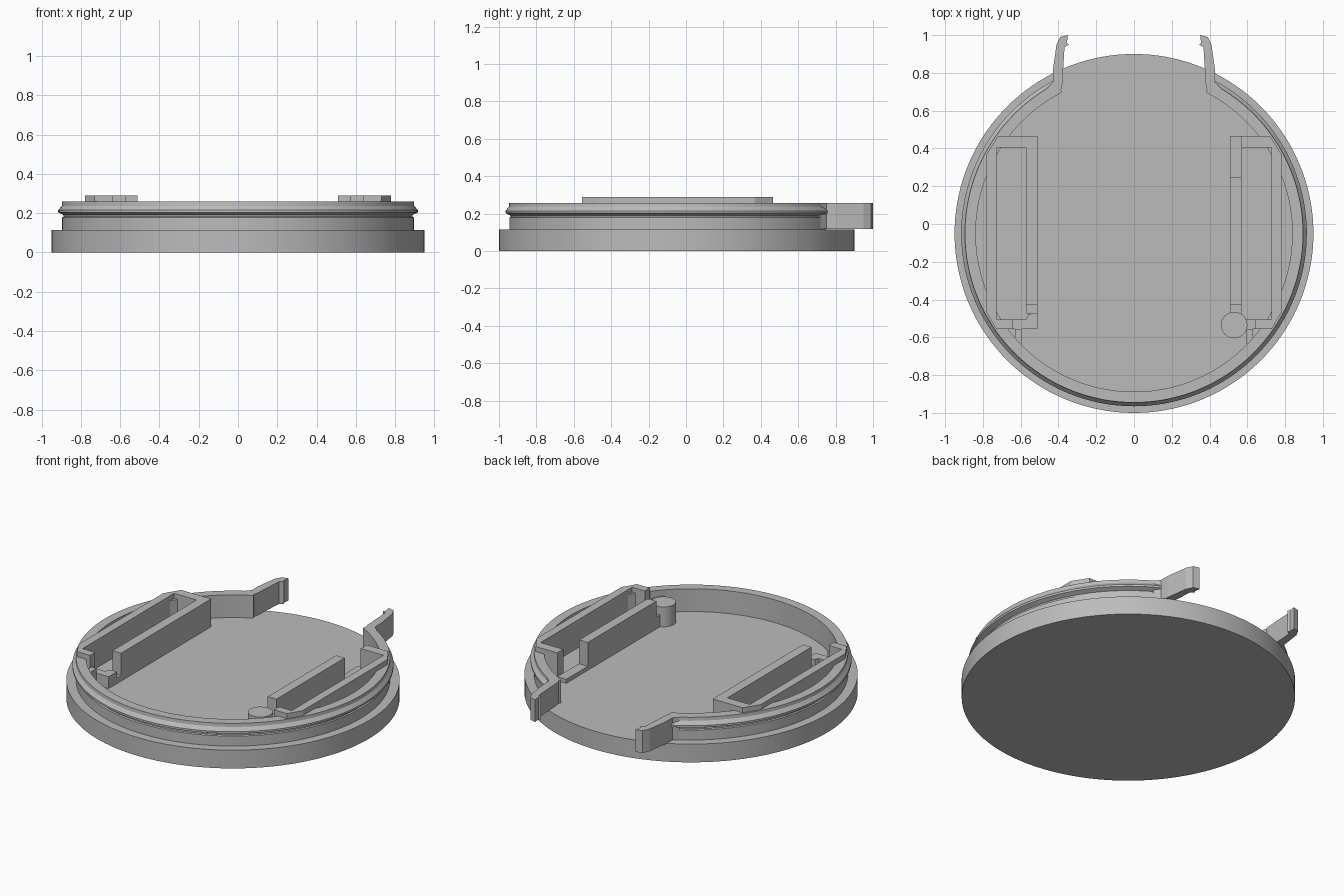
import bpy, bmesh, math

if "Cube" in bpy.data.objects:
    bpy.data.objects.remove(bpy.data.objects["Cube"])

CY = -0.05        # centre of the round base
FLOOR = 0.115     # top of the base disc
TOP = 0.29        # top of the pocket walls

grey = bpy.data.materials.new("plain grey")
grey.diffuse_color = (0.5, 0.5, 0.5, 1)
grey.use_nodes = True
grey.node_tree.nodes["Principled BSDF"].inputs["Base Color"].default_value = (0.5, 0.5, 0.5, 1)


def finish(name, bm, smooth=False):
    bmesh.ops.recalc_face_normals(bm, faces=bm.faces)
    mesh = bpy.data.meshes.new(name)
    bm.to_mesh(mesh)
    bm.free()
    obj = bpy.data.objects.new(name, mesh)
    bpy.context.collection.objects.link(obj)
    mesh.materials.append(grey)
    if smooth:
        bpy.ops.object.select_all(action='DESELECT')
        obj.select_set(True)
        bpy.context.view_layer.objects.active = obj
        bpy.ops.object.shade_smooth_by_angle(angle=math.radians(20))
    return obj


def prism(name, outline, z0, z1, side=1, smooth=False):
    """Extrude a plan outline upwards; side -1 mirrors it in x."""
    bm = bmesh.new()
    face = bm.faces.new([bm.verts.new((side * x, y, z0)) for x, y in outline])
    out = bmesh.ops.extrude_face_region(bm, geom=[face])
    top = [v for v in out["geom"] if isinstance(v, bmesh.types.BMVert)]
    bmesh.ops.translate(bm, verts=top, vec=(0, 0, z1 - z0))
    return finish(name, bm, smooth)


def block(name, x0, x1, y0, y1, z1, side=1):
    return prism(name, [(x0, y0), (x1, y0), (x1, y1), (x0, y1)], FLOOR, z1, side)


def circle(x, y, r, n):
    return [(x + r * math.cos(2 * math.pi * i / n), y + r * math.sin(2 * math.pi * i / n))
            for i in range(n)]


def swept_ring(name, profile, start, end, steps):
    """Sweep a closed (radius, height) profile round the base centre."""
    bm = bmesh.new()
    rows = []
    for i in range(steps + 1):
        a = start + (end - start) * i / steps
        rows.append([bm.verts.new((r * math.cos(a), CY + r * math.sin(a), z)) for r, z in profile])
    n = len(profile)
    for a, b in zip(rows, rows[1:]):
        for j in range(n):
            k = (j + 1) % n
            bm.faces.new((a[j], a[k], b[k], b[j]))
    bm.faces.new(rows[0])
    bm.faces.new(rows[-1])
    return finish(name, bm, True)


# Base disc
prism("base_disc", circle(0, CY, 0.95, 144), 0, FLOOR, smooth=True)

# Raised rim with snap ridge, open at the back
gap = math.radians(27)
rim = [(0.838, FLOOR), (0.895, FLOOR), (0.895, 0.178), (0.888, 0.182), (0.888, 0.19),
       (0.915, 0.203), (0.915, 0.215), (0.897, 0.237), (0.895, 0.258), (0.838, 0.258)]
swept_ring("rim", rim, math.pi / 2 + gap, 2.5 * math.pi - gap, 120)

# Spring clip arms at the rim opening
arm = [(0.40, 0.695), (0.385, 0.715), (0.38, 0.74), (0.368, 0.935), (0.345, 0.95),
       (0.355, 0.96), (0.35, 1.0), (0.39, 0.99), (0.41, 0.95), (0.43, 0.81),
       (0.43, 0.75), (0.46, 0.72), (0.44, 0.675)]
# Outer, back and front walls of each pocket
wall = [(0.57, 0.465), (0.72, 0.465), (0.78, 0.37), (0.78, -0.47), (0.73, -0.555),
        (0.64, -0.555), (0.64, -0.505), (0.728, -0.505), (0.728, 0.405), (0.57, 0.405)]
for side, word in ((1, "left"), (-1, "right")):
    prism(word + "_clip_arm", arm, FLOOR + 0.003, 0.258, side)
    prism(word + "_pocket_wall", wall, FLOOR, TOP, side)
    block(word + "_front_step", 0.57, 0.64, -0.555, -0.505, 0.19, side)
    block(word + "_front_tab", 0.595, 0.63, -0.635, -0.555, 0.22, side)

# Left inner wall, low shelf behind it and round post
block("left_inner_wall", 0.508, 0.568, -0.43, 0.25, TOP)
block("left_shelf", 0.508, 0.57, 0.25, 0.465, 0.14)
block("left_wall_foot", 0.508, 0.568, -0.505, -0.43, 0.19)
prism("left_post", circle(0.53, -0.535, 0.07, 40), FLOOR, 0.24, smooth=True)

# Right inner wall and its stepped front hook
block("right_inner_wall", 0.512, 0.572, -0.43, 0.465, TOP, -1)
hook = [(0.512, -0.555), (0.59, -0.555), (0.59, -0.51), (0.572, -0.505), (0.56, -0.48),
        (0.535, -0.472), (0.512, -0.472)]
prism("right_hook", hook, FLOOR, 0.19, -1)
block("right_wall_foot", 0.512, 0.572, -0.475, -0.43, 0.15, -1)
